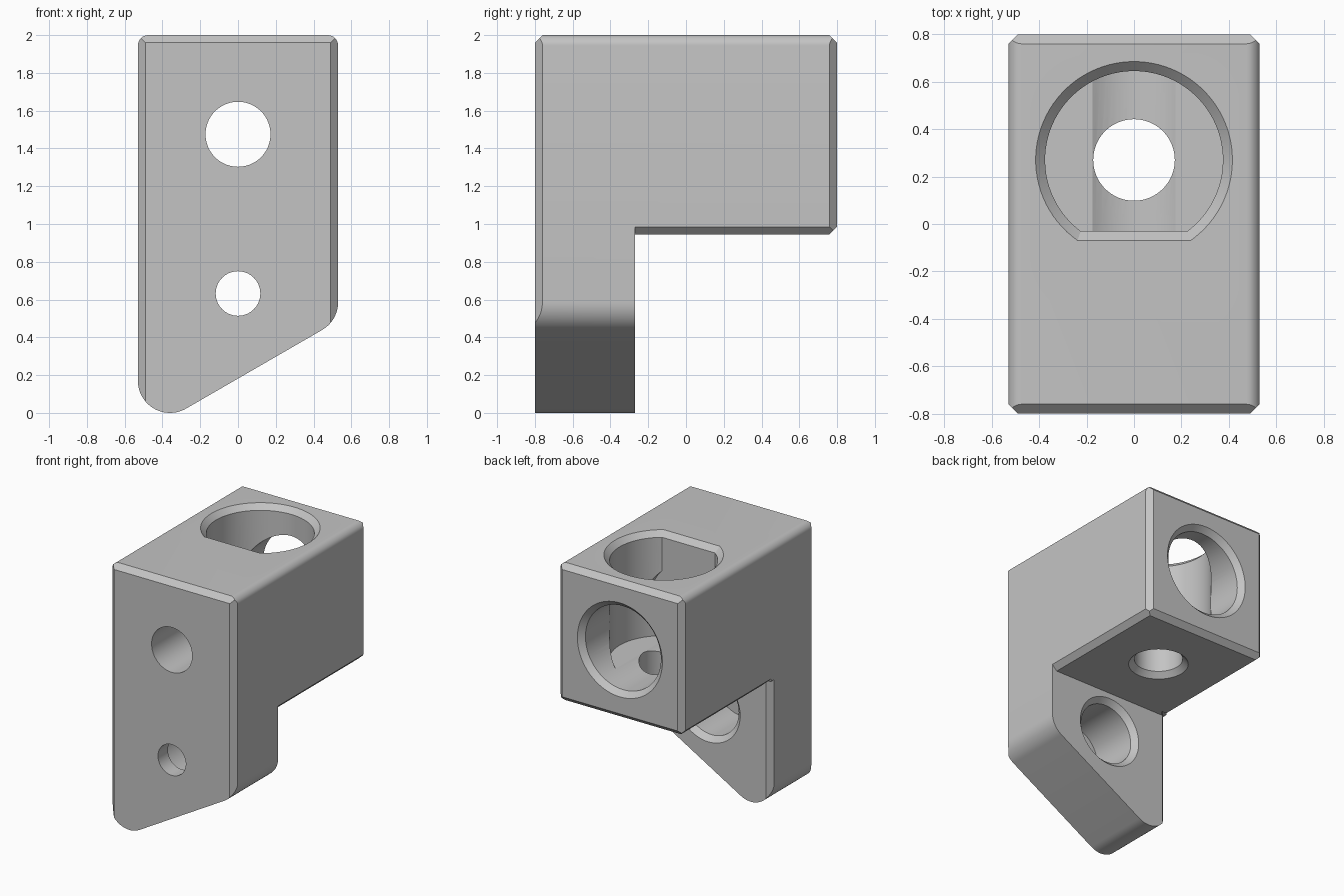
import bpy, bmesh
from math import sin, cos, asin, pi, radians
from mathutils import Vector, Matrix

old = bpy.data.objects.get("Cube")
if old:
    bpy.data.objects.remove(old, do_unlink=True)

W, D, H = 0.53, 0.8, 2.0      # half width, half depth, height
C = 0.04                      # chamfer size
BACK = -0.27                  # rear face of the mounting plate
UNDER = 0.945                 # underside of the block
BORE_Z, BORE_Y = 1.475, 0.27  # hole centres


def make_object(name, bm):
    bmesh.ops.recalc_face_normals(bm, faces=bm.faces)
    mesh = bpy.data.meshes.new(name)
    bm.to_mesh(mesh)
    bm.free()
    obj = bpy.data.objects.new(name, mesh)
    bpy.context.scene.collection.objects.link(obj)
    return obj


def loft(bm, rings):
    """Skin a closed solid through rings of equal point count."""
    loops = [[bm.verts.new(p) for p in ring] for ring in rings]
    for a, b in zip(loops, loops[1:]):
        for i in range(len(a)):
            j = (i + 1) % len(a)
            bm.faces.new((a[i], a[j], b[j], b[i]))
    bm.faces.new(loops[0])
    bm.faces.new(loops[-1])


def arc(x, z, r, start, end, n):
    step = (end - start) / n
    return [(x + r * cos(radians(start + step * i)), z + r * sin(radians(start + step * i)))
            for i in range(n + 1)]


def prism(name, outline, y0, y1):
    bm = bmesh.new()
    loft(bm, [[(x, y, z) for x, z in outline] for y in (y0, y1)])
    return make_object(name, bm)


cutters = []


def hole(name, sections, centre, along_y=False, flat=None, n=72):
    """Stepped hole cutter: sections are (position on axis, radius, growth of flat)."""
    bm = bmesh.new()
    rings = []
    for t, r, grow in sections:
        if flat is None:
            angles = [2 * pi * i / n for i in range(n)]
        else:
            a = asin((flat + grow) / r)
            angles = [-a + (pi + 2 * a) * i / (n - 1) for i in range(n)]
        rings.append([(r * cos(a), r * sin(a), t) for a in angles])
    loft(bm, rings)
    if along_y:
        bm.transform(Matrix.Rotation(-pi / 2, 4, 'X'))
    bm.transform(Matrix.Translation(centre))
    cutters.append(make_object(name, bm))


# Bracket body: rounded outline extruded front to back
R, F = 0.17, 0.055
outline = (arc(W - F, H - F, F, 0, 90, 8) + arc(F - W, H - F, F, 90, 180, 8)
           + arc(R - W, R, R, 180, 300, 20) + arc(W - R, 0.586, R, 300, 360, 12))
body = prism("bracket_body", outline, -D, D)

# Flat chamfers on front and back edges
bm = bmesh.new()
bm.from_mesh(body.data)
e = C / 2
planes = [((sx * (W - e), sy * (D - e), 0), (sx, sy, 0)) for sx in (-1, 1) for sy in (-1, 1)]
planes += [((0, sy * (D - e), H - e), (0, sy, 1)) for sy in (-1, 1)]
planes += [((0, D - e, UNDER + e), (0, 1, -1))]
for co, no in planes:
    cut = bmesh.ops.bisect_plane(bm, geom=bm.verts[:] + bm.edges[:] + bm.faces[:],
                                 plane_co=co, plane_no=Vector(no).normalized(), clear_outer=True)
    bmesh.ops.holes_fill(bm, edges=[g for g in bm.edges if g.is_boundary], sides=0)
bmesh.ops.recalc_face_normals(bm, faces=bm.faces)
bm.to_mesh(body.data)
bm.free()

# Space below the block, flared to chamfer its lower side edges
cutters.append(prism("underside_notch", [(-1, -1), (1, -1), (1, UNDER + 1 - W + C), (W - C, UNDER),
                                         (C - W, UNDER), (-1, UNDER + 1 - W + C)], BACK, 2))

# Chamfer on the long rear edge of the plate
bm = bmesh.new()
corner = [(-W - C, BACK - 2 * C), (C - W + C, BACK + C), (-W - C, BACK + C)]
loft(bm, [[(x, y, z) for x, y in corner] for z in (-1, UNDER + e)])
cutters.append(make_object("plate_edge_chamfer", bm))

# Top pocket with a flat seat, and its bolt hole
hole("top_pocket", [(1.207, 0.375, 0), (H - C, 0.375, 0), (H + C, 0.375 + 2 * C, 2 * C)],
     (0, BORE_Y, 0), flat=0.30)
hole("vertical_bolt_hole", [(UNDER - C, 0.172 + 2 * C, 0), (UNDER + C, 0.172, 0), (1.5, 0.172, 0)],
     (0, BORE_Y, 0))

# Rear bore and its bolt hole
hole("rear_bore", [(-0.031, 0.32, 0), (D - C, 0.32, 0), (D + C, 0.32 + 2 * C, 0)],
     (0, 0, BORE_Z), along_y=True)
hole("front_bolt_hole", [(-1, 0.172, 0), (0.2, 0.172, 0)], (0, 0, BORE_Z), along_y=True)

# Lower hole, counterbored from the rear of the plate
hole("lower_bolt_hole", [(-1, 0.118, 0), (-0.5, 0.118, 0)], (0, 0, 0.632), along_y=True)
hole("lower_counterbore", [(-0.68, 0.23, 0), (BACK - C, 0.23, 0), (BACK + C, 0.23 + 2 * C, 0)],
     (0, 0, 0.632), along_y=True)

# Carve everything, then discard the cutters
for cutter in cutters:
    cutter.hide_render = True
    mod = body.modifiers.new(cutter.name, 'BOOLEAN')
    mod.operation = 'DIFFERENCE'
    mod.solver = 'EXACT'
    mod.object = cutter
bpy.context.view_layer.update()
carved = bpy.data.meshes.new_from_object(body.evaluated_get(bpy.context.evaluated_depsgraph_get()))
body.modifiers.clear()
body.data = carved
for cutter in cutters:
    bpy.data.objects.remove(cutter, do_unlink=True)

# Plain grey finish
grey = bpy.data.materials.new("light_grey")
grey.use_nodes = True
colour = (0.55, 0.55, 0.55, 1)
grey.diffuse_color = colour
grey.node_tree.nodes["Principled BSDF"].inputs["Base Color"].default_value = colour
body.data.materials.clear()
body.data.materials.append(grey)

bpy.ops.object.select_all(action='DESELECT')
body.select_set(True)
bpy.context.view_layer.objects.active = body
bpy.ops.object.shade_smooth_by_angle(angle=radians(25))
